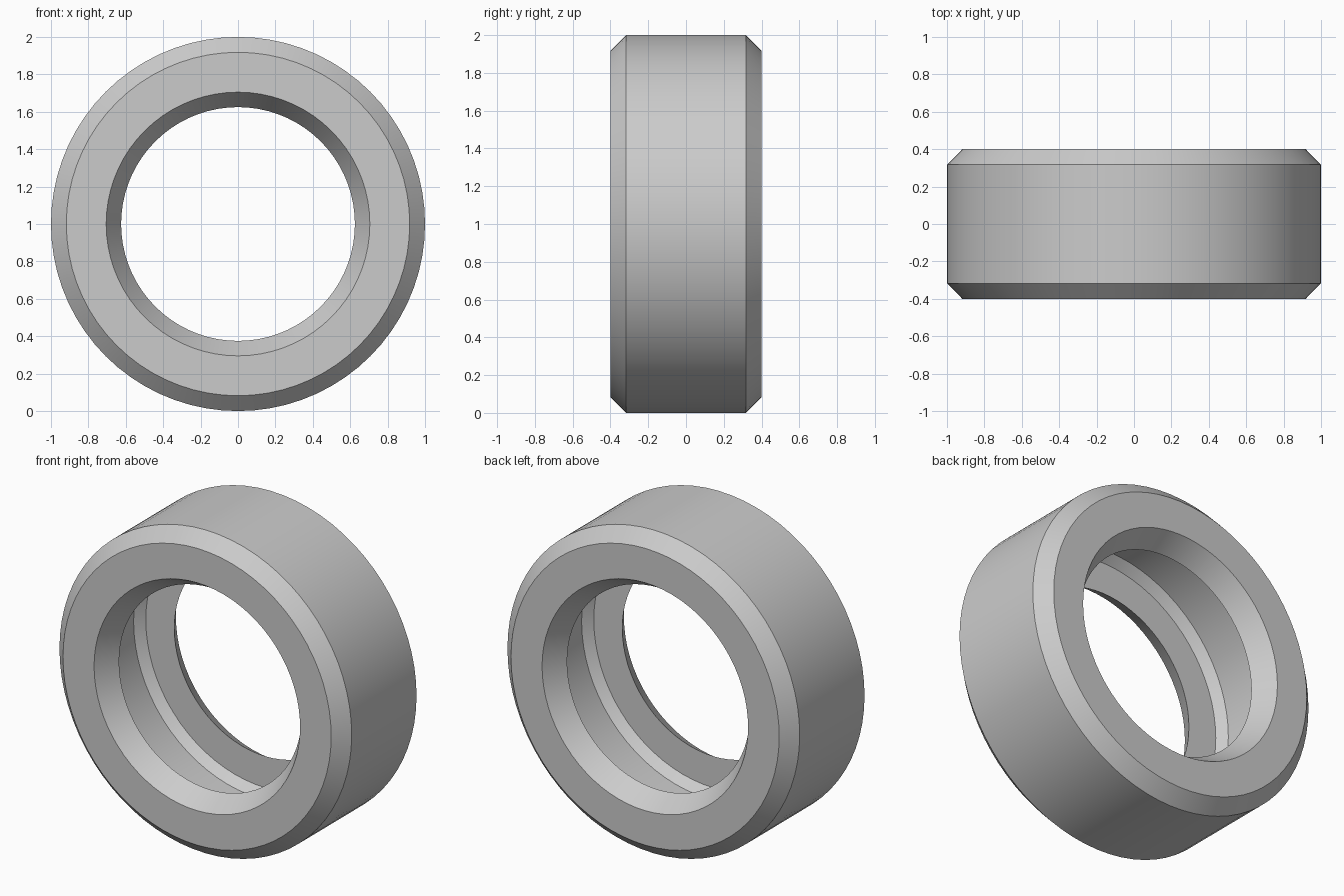
import bpy, bmesh, math
from mathutils import Vector

cube = bpy.data.objects.get("Cube")
if cube:
    bpy.data.objects.remove(cube, do_unlink=True)

SIDES = 72

# One colour: plain grey metal
grey = bpy.data.materials.new("plain_grey")
grey.use_nodes = True
colour = (0.6, 0.6, 0.6, 1.0)
grey.diffuse_color = colour
grey.node_tree.nodes["Principled BSDF"].inputs["Base Color"].default_value = colour

# Half cross-section (radius, y): barrel, outer chamfer, face, mouth cone,
# lip wall, groove chamfer, groove floor
half = [(1.0, 0.317), (0.918, 0.4), (0.705, 0.4), (0.625, 0.27),
        (0.82, 0.27), (0.865, 0.215)]
profile = half + [(r, -y) for r, y in reversed(half)]

# Revolve the closed section around the y axis
bm = bmesh.new()
rings = []
for i in range(SIDES):
    a = math.tau * i / SIDES
    rings.append([bm.verts.new(Vector((r * math.sin(a), y, 1 + r * math.cos(a))))
                  for r, y in profile])
count = len(profile)
for i, ring in enumerate(rings):
    following = rings[(i + 1) % SIDES]
    for j in range(count):
        k = (j + 1) % count
        bm.faces.new((ring[j], ring[k], following[k], following[j]))
bmesh.ops.recalc_face_normals(bm, faces=bm.faces)

mesh = bpy.data.meshes.new("grooved_ring")
bm.to_mesh(mesh)
bm.free()
mesh.materials.append(grey)
ring_object = bpy.data.objects.new("grooved_ring", mesh)
bpy.context.collection.objects.link(ring_object)

# Smooth round walls, keep the chamfer edges crisp
bpy.ops.object.select_all(action='DESELECT')
ring_object.select_set(True)
bpy.context.view_layer.objects.active = ring_object
bpy.ops.object.shade_smooth_by_angle(angle=math.radians(20))
